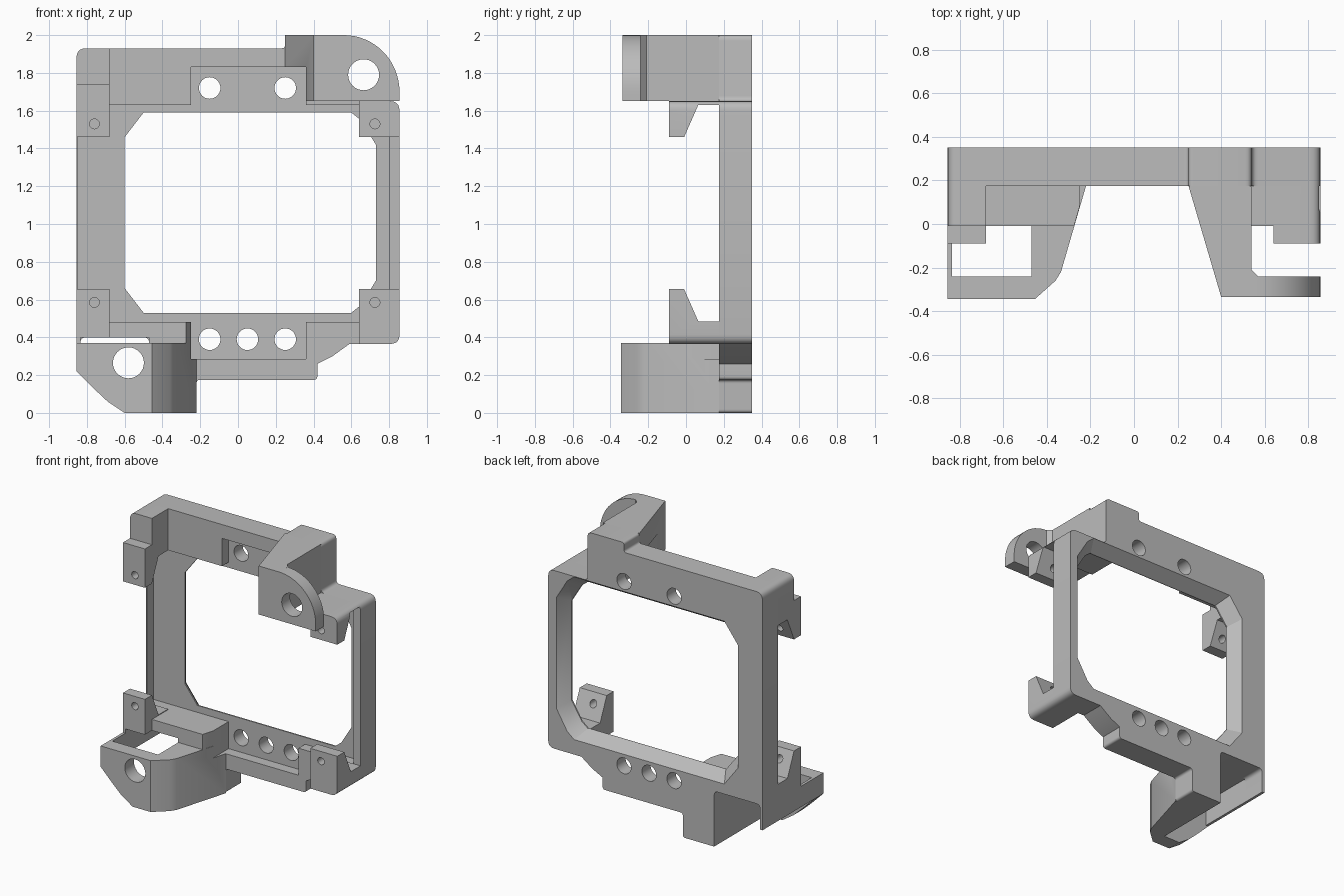
import bpy, bmesh, math
from mathutils import Vector

old = bpy.data.objects.get("Cube")
if old:
    bpy.data.objects.remove(old, do_unlink=True)

grey = bpy.data.materials.new("matte grey")
grey.use_nodes = True
COLOUR = (0.5, 0.5, 0.5, 1)
grey.diffuse_color = COLOUR
grey.node_tree.nodes["Principled BSDF"].inputs["Base Color"].default_value = COLOUR

LEFT, RIGHT = -0.855, 0.855
FACE, RECESS, BACK = 0.175, 0.25, 0.35


def prism(name, pts, axis, lo, hi, end=None):
    """Extrude a profile along an axis; end gives another profile at hi."""
    place = {"x": lambda a, b, d: (d, a, b),
             "y": lambda a, b, d: (a, d, b),
             "z": lambda a, b, d: (a, b, d)}[axis]
    bm = bmesh.new()
    first = [bm.verts.new(place(a, b, lo)) for a, b in pts]
    last = [bm.verts.new(place(a, b, hi)) for a, b in (end or pts)]
    bm.faces.new(first)
    bm.faces.new(last)
    for i in range(len(pts)):
        j = (i + 1) % len(pts)
        bm.faces.new((first[i], first[j], last[j], last[i]))
    bmesh.ops.recalc_face_normals(bm, faces=bm.faces)
    mesh = bpy.data.meshes.new(name)
    bm.to_mesh(mesh)
    bm.free()
    mesh.materials.append(grey)
    ob = bpy.data.objects.new(name, mesh)
    bpy.context.collection.objects.link(ob)
    return ob


def rect(a0, a1, b0, b1):
    return [(a0, b0), (a1, b0), (a1, b1), (a0, b1)]


def box(name, x0, x1, y0, y1, z0, z1):
    return prism(name, rect(x0, x1, z0, z1), "y", y0, y1)


def circle(x, z, r, n=32):
    return [(x + r * math.cos(2 * math.pi * i / n),
             z + r * math.sin(2 * math.pi * i / n)) for i in range(n)]


def rounded(pts, steps=5):
    """Points with a third value get that corner radius."""
    out = []
    for i, p in enumerate(pts):
        if len(p) == 2:
            out.append(p)
            continue
        c = Vector(p[:2])
        a = c + (Vector(pts[i - 1][:2]) - c).normalized() * p[2]
        b = c + (Vector(pts[(i + 1) % len(pts)][:2]) - c).normalized() * p[2]
        for k in range(steps + 1):
            t = k / steps
            out.append(tuple(a * (1 - t) ** 2 + c * 2 * t * (1 - t) + b * t * t))
    return out


def boolean(ob, cutters, operation="DIFFERENCE"):
    """Apply the cutters to the part, then remove them."""
    for c in cutters:
        c.hide_render = True
        m = ob.modifiers.new("cut", "BOOLEAN")
        m.object, m.operation, m.solver = c, operation, "EXACT"
    graph = bpy.context.evaluated_depsgraph_get()
    mesh = bpy.data.meshes.new_from_object(ob.evaluated_get(graph))
    ob.modifiers.clear()
    ob.data = mesh
    for c in cutters:
        bpy.data.objects.remove(c, do_unlink=True)


def drill(x, z, r):
    return prism("drill", circle(x, z, r), "y", -1, 1)


def pockets():
    """Clearance around the two rows of through holes."""
    return [box("pocket", -0.25, 0.36, -1, RECESS, z0, z1)
            for z0, z1 in ((0.285, 0.6), (1.5, 1.83))]


# Main frame plate
outline = rounded([
    (LEFT, 0.22), (LEFT, 1.93, 0.05), (0.25, 1.93, 0.02), (0.25, 2.0, 0.02),
    (0.54, 2.0, 0.03), (0.54, 1.65, 0.03), (RIGHT, 1.65, 0.05),
    (RIGHT, 0.365, 0.05), (0.59, 0.365), (0.5, 0.30), (0.42, 0.26),
    (0.42, 0.175, 0.02), (-0.22, 0.175, 0.02), (-0.22, 0, 0.02),
    (-0.47, 0), (-0.47, 0.40, 0.03), (-0.835, 0.40, 0.03), (-0.835, 0.22)])
frame = prism("frame", outline, "y", FACE, BACK)

window = [(-0.6, 0.66), (-0.6, 1.46), (-0.5, 1.59), (0.6, 1.59), (0.65, 1.55),
          (0.73, 1.42), (0.73, 0.7), (0.65, 0.57), (0.6, 0.53), (-0.5, 0.53)]
flared = [(0.065 + (x - 0.065) * 1.1, 1.06 + (z - 1.06) * 1.12) for x, z in window]
cuts = [box("recess", -0.848, 0.8, -1, RECESS, 0.48, 1.63),
        prism("window", window, "y", 0, 1),
        prism("window_flare", window, "y", 0.26, 0.36, flared)]
cuts += pockets()
cuts += [drill(x, 0.39, 0.057) for x in (-0.15, 0.05, 0.25)]
cuts += [drill(x, 1.72, 0.057) for x in (-0.15, 0.25)]
boolean(frame, cuts)


# Four corner hooks with screw holes
def hook(name, x0, x1, screw_x, top, outer):
    def z(v):
        return v if top else 2.115 - v
    profile = [(-0.09, outer), (-0.09, z(1.46)), (-0.01, z(1.46)),
               (0.065, z(1.63)), (FACE, z(1.63)), (FACE, outer)]
    ob = prism(name, profile, "x", x0, x1)
    if x0 > 0:
        corners = [(x0 - 0.1, 0.365), (RIGHT, 0.365, 0.05),
                   (RIGHT, 1.65, 0.05), (x0 - 0.1, 1.65)]
        boolean(ob, [prism("corner_clip", rounded(corners), "y", -1, 1)], "INTERSECT")
    boolean(ob, [drill(screw_x, z(1.53), 0.026)])


hook("upper_right_hook", LEFT, -0.68, -0.76, True, 1.74)
hook("lower_right_hook", LEFT, -0.68, -0.76, False, 0.40)
hook("upper_left_hook", 0.64, RIGHT, 0.725, True, 1.65)
hook("lower_left_hook", 0.64, RIGHT, 0.725, False, 0.365)

# Solid corner above the upper hook
prism("upper_corner_block",
      rounded([(LEFT, 1.74), (LEFT, 1.93, 0.05), (-0.68, 1.93), (-0.68, 1.74)]),
      "y", -0.01, FACE)

# Upper ear: tapering arm and rounded lug
arm = prism("ear_arm", [(0.25, FACE), (0.40, -0.335), (0.54, -0.335), (0.57, -0.24),
                        (0.54, -0.21), (0.54, FACE)], "z", 1.65, 2.0)
boolean(arm, pockets())
arc = [(0.56 + 0.295 * math.cos(a), 1.70 + 0.30 * math.sin(a))
       for a in (math.pi / 2 * i / 16 for i in range(17))]
lug = prism("ear_lug", [(0.54, 1.65), (RIGHT, 1.65)] + arc + [(0.54, 2.0)],
            "y", -0.335, -0.24)
boolean(lug, [drill(0.665, 1.79, 0.082)])
arm_hole = drill(0.665, 1.79, 0.082)
boolean(arm, [arm_hole])
box("ear_shelf", 0.36, 0.64, -0.01, FACE, 1.63, 1.65)

# Lower bracket: tapering arm, front wall and thin side wall
arm = prism("bracket_arm", [(-0.47, FACE), (-0.22, FACE), (-0.335, -0.22),
                            (-0.36, -0.26), (-0.455, -0.345), (-0.47, -0.345)],
            "z", 0, 0.37)
boolean(arm, pockets())
wall = prism("bracket_wall", [(LEFT, 0.37), (LEFT, 0.22), (-0.77, 0.135),
                              (-0.69, 0.06), (-0.6, 0), (-0.47, 0), (-0.47, 0.37)],
             "y", -0.345, -0.24)
boolean(wall, [drill(-0.58, 0.265, 0.082)])
box("bracket_side", LEFT, -0.835, -0.24, FACE, 0.22, 0.37)
box("bracket_side_top", LEFT, -0.835, -0.09, FACE, 0.37, 0.40)

# Ledge joining the bracket to the frame
prism("bracket_ledge", [(-0.68, FACE), (-0.222, FACE), (-0.275, -0.01), (-0.68, -0.01)],
      "z", 0.40, 0.48)
ledge = bpy.data.objects["bracket_ledge"]
boolean(ledge, pockets())
prism("ledge_foot", [(-0.47, FACE), (-0.25, FACE), (-0.25, 0.08), (-0.275, -0.01),
                     (-0.47, -0.01)], "z", 0.37, 0.40)

# Smooth the rounded edges and bores
bpy.ops.object.select_all(action="DESELECT")
for ob in bpy.context.collection.objects:
    if ob.type == "MESH" and grey.name in ob.data.materials:
        ob.select_set(True)
        bpy.context.view_layer.objects.active = ob
bpy.ops.object.shade_smooth_by_angle(angle=math.radians(30))
